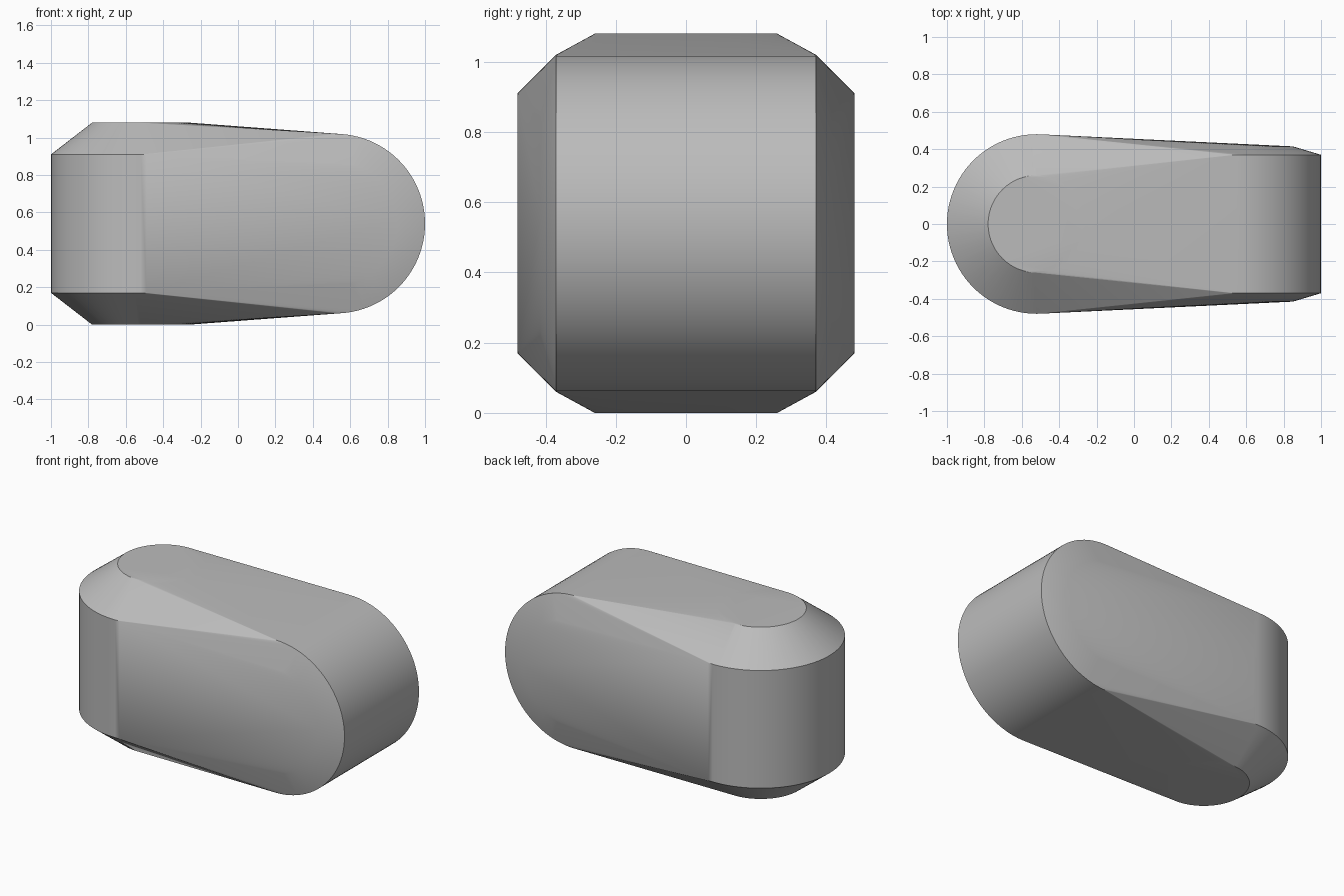
import bpy
import bmesh
from math import cos, sin, pi, radians

cube = bpy.data.objects.get("Cube")
if cube:
    bpy.data.objects.remove(cube, do_unlink=True)

SEGMENTS = 96
MID_Z = 0.54
END_X = 0.52

grey = bpy.data.materials.new("plain grey")
grey.use_nodes = True
colour = (0.5, 0.5, 0.5, 1)
grey.diffuse_color = colour
grey.node_tree.nodes["Principled BSDF"].inputs["Base Color"].default_value = colour

bm = bmesh.new()


def add_ring(x, radius, offset, upright):
    """Circle about a vertical axis (upright) or about the y axis."""
    for i in range(SEGMENTS):
        a = 2 * pi * i / SEGMENTS
        u, v = radius * cos(a), radius * sin(a)
        point = (x + u, v, MID_Z + offset) if upright else (x + u, offset, MID_Z + v)
        bm.verts.new(point)


for side in (-1, 1):
    # Chamfered upright drum at the right end
    add_ring(-END_X, 0.48, side * 0.37, True)
    add_ring(-END_X, 0.26, side * 0.54, True)
    # Chamfered crosswise drum at the left end
    add_ring(END_X, 0.48, side * 0.37, False)
    add_ring(END_X, 0.33, side * 0.415, False)

# Stretch one skin around both drums
hull = bmesh.ops.convex_hull(bm, input=bm.verts[:])
loose = [v for v in bm.verts if not v.link_faces]
bmesh.ops.delete(bm, geom=loose, context='VERTS')
bmesh.ops.dissolve_limit(bm, angle_limit=radians(0.1), verts=bm.verts[:], edges=bm.edges[:])
bmesh.ops.recalc_face_normals(bm, faces=bm.faces[:])

mesh = bpy.data.meshes.new("twisted_capsule_body")
bm.to_mesh(mesh)
bm.free()
mesh.materials.append(grey)
body = bpy.data.objects.new("twisted_capsule_body", mesh)
bpy.context.collection.objects.link(body)

# Smooth sides with crisp chamfer edges
bpy.ops.object.select_all(action='DESELECT')
body.select_set(True)
bpy.context.view_layer.objects.active = body
bpy.ops.object.shade_smooth_by_angle(angle=radians(30))
